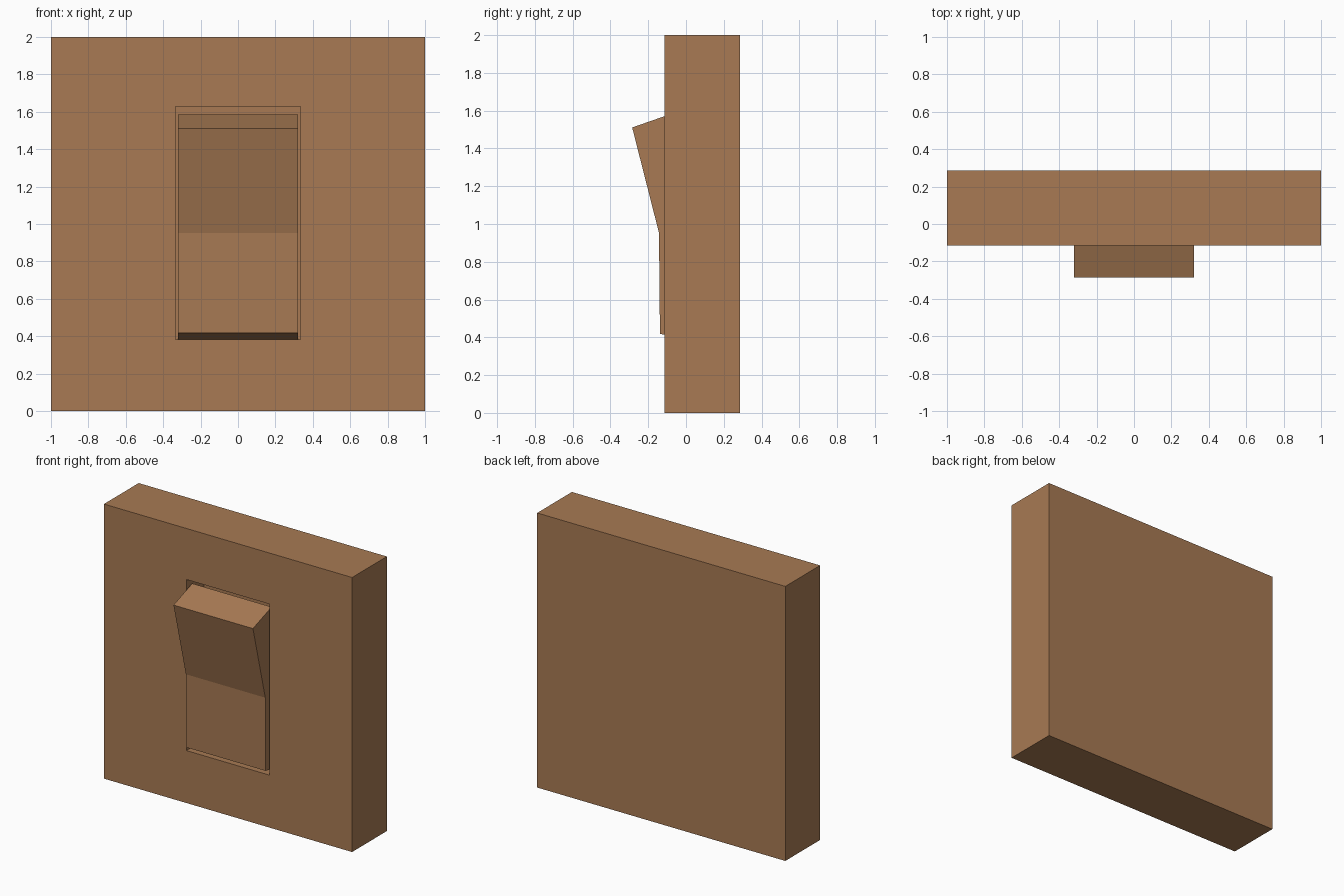
import bpy
import bmesh

if "Cube" in bpy.data.objects:
    bpy.data.objects.remove(bpy.data.objects["Cube"])

# One flat colour for everything
brown = bpy.data.materials.new("warm brown")
brown.diffuse_color = (0.392, 0.195, 0.087, 1.0)
brown.use_nodes = True
brown.node_tree.nodes["Principled BSDF"].inputs["Base Color"].default_value = brown.diffuse_color

FRONT, BACK = -0.115, 0.285      # wall plate depth range
FLOOR = 0.085                    # bottom of the recess
HALF_W, HOLE_Z = 0.335, (0.382, 1.628)


def add_object(name, bm):
    bmesh.ops.recalc_face_normals(bm, faces=bm.faces)
    mesh = bpy.data.meshes.new(name)
    bm.to_mesh(mesh)
    bm.free()
    mesh.materials.append(brown)
    obj = bpy.data.objects.new(name, mesh)
    bpy.context.collection.objects.link(obj)
    return obj


# Wall plate: a block with a rectangular recess in its front face
bm = bmesh.new()
bmesh.ops.create_cube(bm, size=2)
for v in bm.verts:
    v.co.y = FRONT if v.co.y < 0 else BACK
    v.co.z += 1
front = min(bm.faces, key=lambda f: f.calc_center_median().y)
bmesh.ops.inset_individual(bm, faces=[front], thickness=0.3)
for v in front.verts:
    v.co.x = HALF_W if v.co.x > 0 else -HALF_W
    v.co.z = HOLE_Z[1] if v.co.z > 1 else HOLE_Z[0]
hole = bmesh.ops.extrude_discrete_faces(bm, faces=[front])["faces"][0]
for v in hole.verts:
    v.co.y = FLOOR
add_object("wall_plate", bm)

# Rocker: bent side profile (y, z) extruded across the width
profile = [(-0.138, 0.418), (-0.143, 0.953), (-0.285, 1.511),
           (-0.07, 1.586), (0.083, 0.98), (0.083, 0.383)]
bm = bmesh.new()
side = bm.faces.new([bm.verts.new((-0.32, y, z)) for y, z in profile])
ext = bmesh.ops.extrude_face_region(bm, geom=[side], use_keep_orig=True)["geom"]
bmesh.ops.translate(bm, vec=(0.64, 0, 0),
                    verts=[g for g in ext if isinstance(g, bmesh.types.BMVert)])
add_object("rocker_switch", bm)
